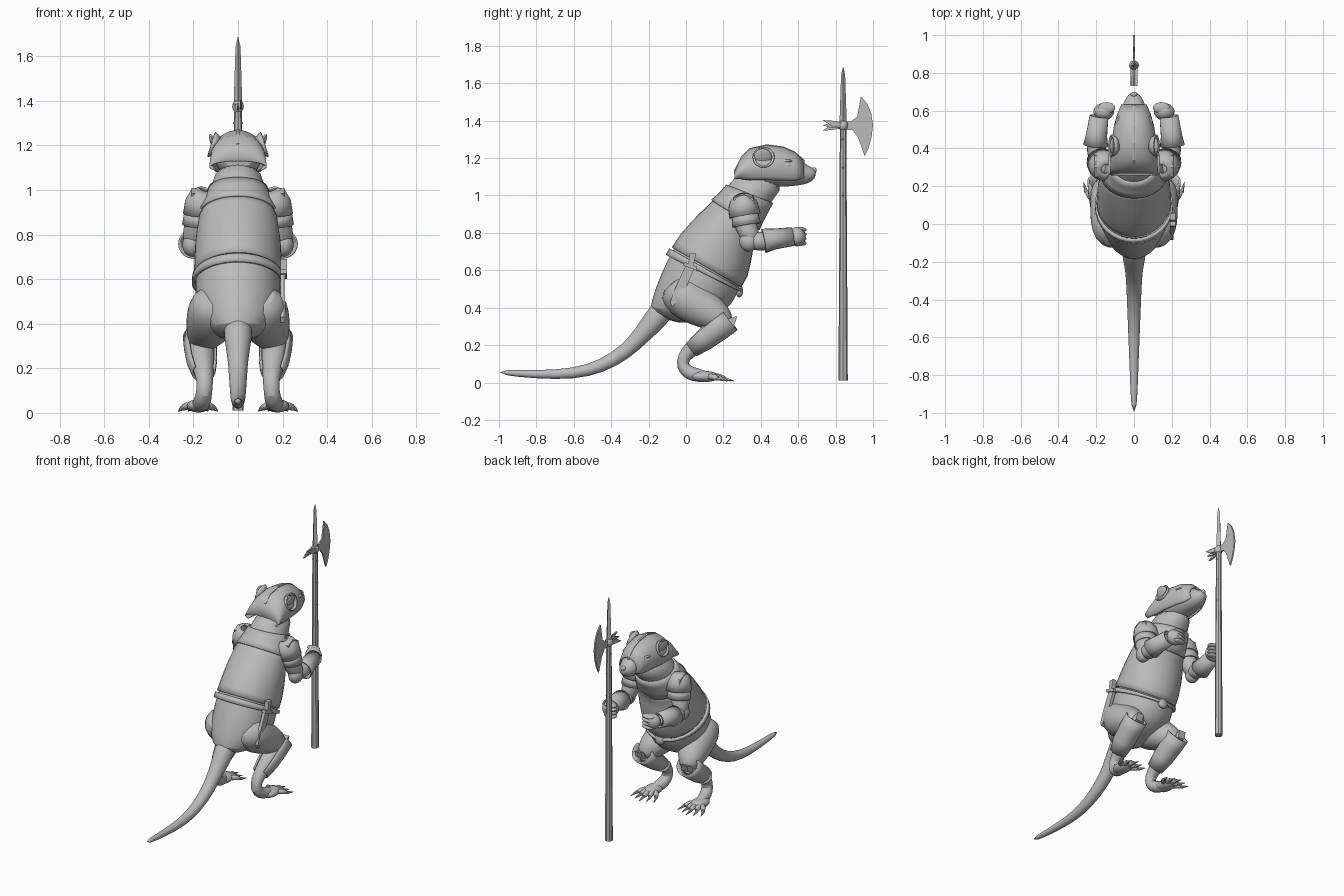
import bpy, bmesh
from math import pi, tau, cos, sin, radians
from mathutils import Vector, Matrix

if "Cube" in bpy.data.objects:
    bpy.data.objects.remove(bpy.data.objects["Cube"])

grey = bpy.data.materials.new("plain_grey")
grey.use_nodes = True
grey.diffuse_color = (0.5, 0.5, 0.5, 1)
grey.node_tree.nodes["Principled BSDF"].inputs["Base Color"].default_value = grey.diffuse_color


def finish(name, bm, smooth=True, subdiv=0, thick=0):
    """Turn a bmesh into a shaded object with optional modifiers."""
    bmesh.ops.recalc_face_normals(bm, faces=bm.faces)
    mesh = bpy.data.meshes.new(name)
    bm.to_mesh(mesh)
    bm.free()
    mesh.materials.append(grey)
    obj = bpy.data.objects.new(name, mesh)
    bpy.context.collection.objects.link(obj)
    if thick:
        solid = obj.modifiers.new("Thickness", 'SOLIDIFY')
        solid.thickness, solid.offset = thick, 0
    if subdiv:
        obj.modifiers.new("Smooth", 'SUBSURF').levels = subdiv
        obj.modifiers["Smooth"].render_levels = subdiv
    if smooth:
        bpy.ops.object.select_all(action='DESELECT')
        obj.select_set(True)
        bpy.context.view_layer.objects.active = obj
        bpy.ops.object.shade_smooth_by_angle(angle=radians(40))
    return obj


def loft(name, rings, sides=20, arc=None, **opts):
    """Skin elliptical rings (centre, u, v); an arc in degrees leaves the skin open."""
    bm = bmesh.new()
    start, end = (radians(a) for a in arc) if arc else (0, tau)
    count = sides + 1 if arc else sides
    rows = []
    for c, u, v in rings:
        angles = [start + (end - start) * i / sides for i in range(count)]
        rows.append([bm.verts.new(c + u * cos(a) + v * sin(a)) for a in angles])
    for low, high in zip(rows, rows[1:]):
        for i in range(sides):
            j = (i + 1) % count
            bm.faces.new((low[i], low[j], high[j], high[i]))
    if not arc and not opts.get("thick"):
        bm.faces.new(rows[0])
        bm.faces.new(rows[-1])
    return finish(name, bm, **opts)


def tube(name, points, side=1, **opts):
    """Round limb through points (x, y, z, radius), mirrored by side."""
    spine = [Vector((p[0] * side, p[1], p[2])) for p in points]
    rings = []
    for i, c in enumerate(spine):
        along = (spine[min(i + 1, len(spine) - 1)] - spine[max(i - 1, 0)]).normalized()
        u = Vector((side, 0, 0))
        u = (u - along * u.dot(along)).normalized()
        rings.append((c, u * points[i][3], along.cross(u) * points[i][3] * side))
    return loft(name, rings, **opts)


def ball(name, centre, size, tilt=0, **opts):
    bm = bmesh.new()
    place = Matrix.Translation(centre) @ Matrix.Rotation(tilt, 4, 'Y') @ Matrix.Diagonal((*size, 1))
    bmesh.ops.create_uvsphere(bm, u_segments=20, v_segments=12, radius=1, matrix=place)
    return finish(name, bm, **opts)


def plate(name, outline, x, thick):
    """Flat slab cut from a side outline of (y, z) points."""
    bm = bmesh.new()
    bm.faces.new([bm.verts.new((x, y, z)) for y, z in outline])
    return finish(name, bm, smooth=False, thick=thick)


# Body sections: back (y, z), front (y, z), half width
BODY = [((-.17, .37), (-.06, .31), .05), ((-.195, .4), (.09, .33), .13),
        ((-.175, .47), (.22, .38), .18), ((-.14, .57), (.27, .46), .195),
        ((-.08, .7), (.28, .5), .19), ((-.02, .79), (.32, .57), .187),
        ((.05, .87), (.345, .67), .183), ((.13, .95), (.36, .79), .168),
        ((.19, 1.01), (.42, .9), .138), ((.24, 1.07), (.47, .99), .115),
        ((.29, 1.14), (.54, 1.06), .1)]


def body_ring(t, scale=1):
    """Ring around the body at a fractional section number."""
    i = min(int(t), len(BODY) - 2)
    a, b = BODY[i], BODY[i + 1]
    back, front = (Vector((0, *a[k])).lerp(Vector((0, *b[k])), t - i) for k in (0, 1))
    width = a[2] + (b[2] - a[2]) * (t - i)
    return (back + front) / 2, Vector((width * scale, 0, 0)), (front - back) / 2 * scale


loft("body", [body_ring(t) for t in range(len(BODY))], sides=24, subdiv=1)
loft("breastplate", [body_ring(4.2 + k * .4, 1.02) for k in range(9)], sides=32, thick=.01)
loft("collar", [body_ring(7.3, 1.08), body_ring(7.7, 1.06), body_ring(8.2, 1.05),
                body_ring(8.7, 1.05)], sides=32, thick=.012)
loft("belt", [body_ring(t, 1.05) for t in (3.8, 3.95, 4.1)], sides=32, thick=.014)
ball("belt_buckle", (0, .285, .49), (.035, .02, .035))

tube("tail", [(0, -.1, .42, .07), (0, -.17, .33, .062), (0, -.24, .25, .047),
              (0, -.32, .165, .041), (0, -.45, .085, .036), (0, -.6, .045, .03),
              (0, -.8, .042, .022), (0, -1, .055, .015)], subdiv=1)

# Head sections: y, bottom, top, half width
HEAD = [(.29, 1.1, 1.17, .07), (.33, 1.06, 1.22, .1), (.42, 1.045, 1.25, .108),
        (.52, 1.045, 1.24, .095), (.58, 1.05, 1.215, .078), (.63, 1.058, 1.175, .06),
        (.67, 1.07, 1.15, .043), (.695, 1.1, 1.14, .02)]


def head_ring(y, low, high, half):
    return Vector((0, y, (low + high) / 2)), Vector((half, 0, 0)), Vector((0, 0, (high - low) / 2))


loft("head", [head_ring(*s) for s in HEAD], subdiv=1)
ball("nose", (0, .685, 1.135), (.018, .014, .016))

# Helmet shell, flared at the back, with a centre crest
HELMET = [(.26, 1.08, 1.13, .125), (.295, 1.06, 1.2, .122), (.34, 1.04, 1.245, .12),
          (.43, 1.035, 1.265, .116), (.52, 1.035, 1.254, .102), (.58, 1.04, 1.228, .085),
          (.63, 1.07, 1.185, .064)]
loft("helmet", [head_ring(*s) for s in HELMET], sides=28, arc=(-35, 215), thick=.008)
crest = [(y, top + .008) for y, low, top, half in HELMET[1:]]
plate("helmet_crest", crest + [(y, z - .03) for y, z in reversed(crest)], 0, .014)

# Polearm
bm = bmesh.new()
bmesh.ops.create_cone(bm, cap_ends=True, segments=8, radius1=.025, radius2=.017, depth=1.39,
                      matrix=Matrix.Translation((0, .84, .705)))
finish("polearm_shaft", bm, smooth=False)
bm = bmesh.new()
bmesh.ops.create_cone(bm, cap_ends=True, segments=4, radius1=.019, radius2=.011, depth=.25,
                      matrix=Matrix.Translation((0, .84, 1.52)))
bmesh.ops.create_cone(bm, segments=4, radius1=.011, radius2=0, depth=.045,
                      matrix=Matrix.Translation((0, .84, 1.6675)))
finish("polearm_spear", bm, smooth=False)
plate("axe_blade", [(.84, 1.395), (.88, 1.395), (.915, 1.42), (.935, 1.53), (.97, 1.49), (.99, 1.44),
                    (1, 1.375), (.992, 1.31), (.975, 1.25), (.955, 1.21), (.92, 1.31), (.89, 1.35),
                    (.84, 1.35)], 0, .01)
for k in (-1, 0, 1):
    plate("back_spike", [(.84, 1.36), (.84, 1.39), (.78, 1.39 + k * .01), (.73, 1.375 + k * .028),
                         (.78, 1.36 + k * .01)], k * .014, .01)
ball("axe_socket", (0, .84, 1.375), (.026, .026, .03))
for z in (1, 1.15, 1.3):
    ball("shaft_rivet", (0, .84, z), (.024, .008, .008))

# Sheathed dagger on the belt
plate("dagger_sheath", [(.0, .63), (.045, .61), (-.02, .46), (-.075, .405), (-.085, .43), (-.06, .5)],
      .2, .02)
plate("dagger_grip", [(.01, .62), (.035, .61), (.055, .69), (.02, .69)], .205, .03)
plate("dagger_guard", [(-.015, .625), (.055, .6), (.06, .62), (-.01, .645)], .205, .03)

for side, label in ((1, "left"), (-1, "right")):
    # Face
    ball(label + "_ear", (side * .105, .41, 1.2), (.014, .05, .055), side * .4)
    bm = bmesh.new()
    bmesh.ops.create_circle(bm, segments=20, radius=.055)
    inner = bmesh.ops.extrude_edge_only(bm, edges=bm.edges[:])["geom"]
    ring = [v for v in inner if isinstance(v, bmesh.types.BMVert)]
    bmesh.ops.scale(bm, verts=ring, vec=(.75, .75, 1))
    bmesh.ops.translate(bm, verts=ring, vec=(0, 0, -.03))
    turn = Matrix.Rotation(side * (pi / 2 - .3), 4, 'Y')
    bmesh.ops.transform(bm, verts=bm.verts, matrix=Matrix.Translation((side * .12, .415, 1.205)) @ turn)
    finish(label + "_ear_rim", bm, thick=.008)
    ball(label + "_eye", (side * .08, .54, 1.16), (.02, .026, .018))
    ball(label + "_brow", (side * .078, .535, 1.185), (.02, .035, .009))

    # Arm with layered shoulder armour and gauntlet
    tube(label + "_upper_arm", [(.15, .29, .96, .06), (.175, .31, .87, .062), (.195, .335, .8, .056),
                                (.2, .36, .74, .045)], side, subdiv=1)
    tube(label + "_forearm", [(.195, .34, .765, .052), (.2, .4, .75, .052), (.195, .48, .765, .045),
                              (.18, .58, .78, .038)], side, subdiv=1)
    tube(label + "_pauldron", [(.15, .29, 1, .025), (.155, .295, .985, .055), (.158, .305, .95, .074),
                               (.162, .315, .89, .08)], side, thick=.01)
    tube(label + "_shoulder_band", [(.17, .315, .9, .066), (.174, .325, .84, .072)], side, thick=.01)
    plate(label + "_shoulder_fin", [(.27, .95), (.25, .985), (.3, 1.01), (.36, .985), (.37, .95)],
          side * .2, .016)
    ball(label + "_elbow_guard", (side * .205, .335, .755), (.045, .05, .055))
    tube(label + "_gauntlet_cuff", [(.203, .415, .757, .062), (.198, .47, .767, .052),
                                    (.185, .57, .78, .046)], side, thick=.008)
    ball(label + "_fist", (side * .16, .595, .78), (.055, .045, .052))
    for k in range(4):
        ball(label + "_finger", (side * .145, .615, .745 + k * .024), (.045, .03, .014))

    # Hind leg
    tube(label + "_thigh", [(.1, -.08, .53, .07), (.105, -.05, .49, .11), (.115, .03, .43, .12),
                            (.135, .12, .38, .1), (.16, .19, .34, .075), (.17, .23, .31, .04)],
         side, subdiv=1)
    tube(label + "_shin", [(.17, .22, .32, .045), (.165, .16, .285, .062), (.16, .09, .23, .055),
                           (.152, .03, .18, .043), (.148, -.015, .135, .036), (.152, -.02, .085, .036),
                           (.16, .015, .05, .04), (.172, .07, .036, .036), (.18, .13, .03, .026)],
         side, subdiv=1)
    tube(label + "_shin_guard", [(.155, .025, .185, .05), (.162, .09, .235, .064),
                                 (.168, .17, .295, .07), (.172, .23, .34, .07)],
         side, arc=(-40, 200), thick=.01)
    plate(label + "_knee_spike", [(.2, .28), (.17, .325), (.275, .355), (.26, .31)], side * .175, .05)
    ball(label + "_foot", (side * .178, .1, .032), (.052, .075, .03))

    # Toes fan outward, each ending in a claw
    for k in range(5):
        lean = -.045 + k * .023
        reach = .215 - abs(k - 2) * .018
        base = .15 + k * .014
        tube(label + "_toe", [(base, .12, .03, .018), (base + lean * .5, reach - .04, .034, .018),
                              (base + lean, reach, .018, .015)], side, sides=10, subdiv=1)
        tube(label + "_claw", [(base + lean, reach - .01, .02, .011),
                               (base + lean * 1.3, reach + .042, .008, .002)], side, sides=6)
